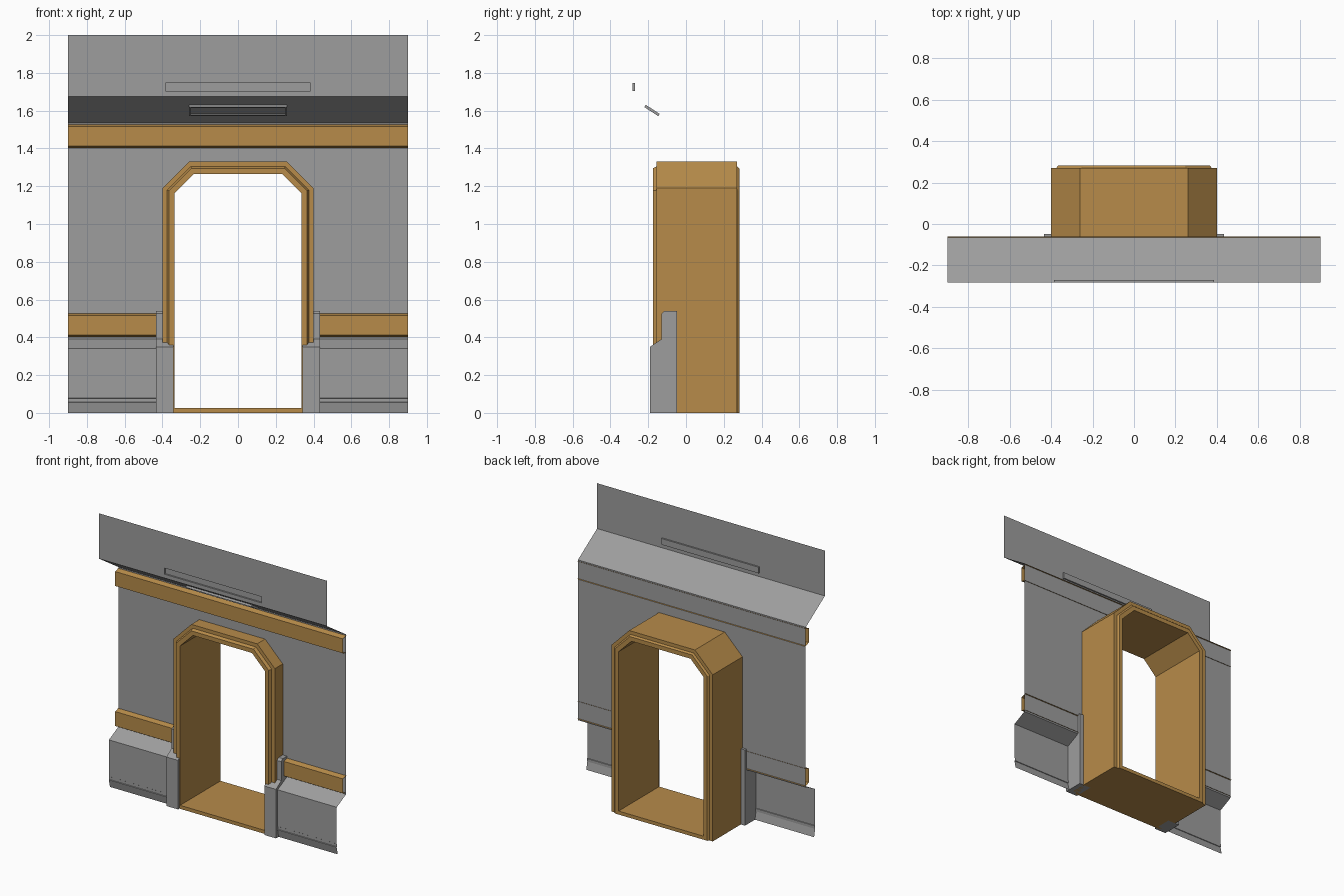
import bpy, bmesh
from mathutils import Vector

if "Cube" in bpy.data.objects:
    bpy.data.objects.remove(bpy.data.objects["Cube"])


def material(name, color):
    m = bpy.data.materials.new(name)
    m.diffuse_color = (*color, 1)
    m.use_nodes = True
    m.node_tree.nodes["Principled BSDF"].inputs["Base Color"].default_value = m.diffuse_color
    return m


gold = material("gold_trim", (0.474, 0.26, 0.068))
grey = material("dark_grey", (0.34, 0.34, 0.34))


def finish(name, bm, mat=grey, mirror=False, recalc=False):
    if recalc:
        bmesh.ops.recalc_face_normals(bm, faces=bm.faces)
    mesh = bpy.data.meshes.new(name)
    bm.to_mesh(mesh)
    bm.free()
    ob = bpy.data.objects.new(name, mesh)
    bpy.context.collection.objects.link(ob)
    mesh.materials.append(mat)
    if mirror:
        ob.modifiers.new("mirror", 'MIRROR')
    return ob


def strip(name, profile, x0, x1, mat=grey, mirror=False, solid=False):
    """Sweep a (y, z) profile, listed bottom to top, along x."""
    bm = bmesh.new()
    a = [bm.verts.new((x0, y, z)) for y, z in profile]
    b = [bm.verts.new((x1, y, z)) for y, z in profile]
    n = len(profile)
    for i in range(n if solid else n - 1):
        j = (i + 1) % n
        bm.faces.new((a[i], b[i], b[j], a[j]))
    if solid:
        bm.faces.new(a)
        bm.faces.new(b)
    return finish(name, bm, mat, mirror, solid)


def slotted_panel(name, low, high, f0, f1, half, depth, rim=0):
    """Flat sheet between two (y, z) lines with a stepped slot in the middle."""
    bm = bmesh.new()
    lo, hi = Vector((0, *low)), Vector((0, *high))
    rows = [[bm.verts.new(lo.lerp(hi, f) + Vector((x, 0, 0))) for x in (-0.9, -half, half, 0.9)]
            for f in (0, f0, f1, 1)]
    for r in range(3):
        for c in range(3):
            f = bm.faces.new((rows[r][c], rows[r][c + 1], rows[r + 1][c + 1], rows[r + 1][c]))
            if r == c == 1:
                slot = f
    slot.normal_update()
    normal = slot.normal.copy()

    def push(face, d):
        new = bmesh.ops.extrude_discrete_faces(bm, faces=[face])['faces'][0]
        bmesh.ops.translate(bm, verts=new.verts, vec=normal * d)
        return new
    slot = push(slot, depth)
    if rim:
        bmesh.ops.inset_region(bm, faces=[slot], thickness=rim)
        push(slot, -depth * 0.6)
    return finish(name, bm)


def arch(d):
    """Chamfered door outline, inset by d, as (x, z) points."""
    x, top, cut, floor = 0.40 - d, 1.33 - d, 0.14 - 0.586 * d, 0.025 if d > 0.05 else 0
    right = [(x, floor), (x, top - cut), (x - cut, top)]
    return right + [(-px, pz) for px, pz in reversed(right)]


# Door frame: stepped section lofted round the outline
section = [(0, 0.270), (0, -0.155), (0.025, -0.155), (0.035, -0.175),
           (0.065, -0.175), (0.065, 0.282), (0.035, 0.282), (0.025, 0.270)]
bm = bmesh.new()
loops = [[bm.verts.new((x, y, z)) for x, z in arch(d)] for d, y in section]
for k, loop in enumerate(loops):
    nxt = loops[(k + 1) % len(loops)]
    for i in range(6):
        j = (i + 1) % 6
        bm.faces.new((loop[i], loop[j], nxt[j], nxt[i]))
finish("door_frame", bm, gold, recalc=True)

# Main wall sheet around the doorway, built as two mirrored halves
WALL = -0.066
half = [(0.39, 0.39), (0.9, 0.39), (0.9, 1.535), (0, 1.535), (0, 1.32)] + arch(0.01)[2:0:-1]
bm = bmesh.new()
for s in (1, -1):
    bm.faces.new([bm.verts.new((s * x, WALL, z)) for x, z in half[::s]])
bmesh.ops.remove_doubles(bm, verts=bm.verts, dist=0.0001)
finish("wall", bm)

# Overhanging cornice and header with slots
low, high = Vector((WALL, 1.535)), Vector((-0.282, 1.676))
slotted_panel("sloped_cornice", low, high, 0.34, 0.68, 0.26, 0.014, 0.014)
strip("cornice_slot_back", [low.lerp(high, 0.34), low.lerp(high, 0.68)], -0.26, 0.26)
slotted_panel("header_panel", high, (-0.282, 2.0), 0.085, 0.22, 0.385, -0.011)

# Gold rails
rail = [(-0.06, 0.40), (-0.10, 0.412), (-0.10, 0.515), (-0.06, 0.528)]
strip("upper_rail", [(y, z + 1) for y, z in rail], -0.9, 0.9, gold)
strip("lower_rail", rail, 0.43, 0.9, gold, mirror=True)

# Lower wall panel with kick base
strip("wainscot", [(-0.16, 0), (-0.172, 0.055), (-0.168, 0.057), (-0.168, 0.077),
                   (-0.171, 0.079), (-0.171, 0.34), (WALL, 0.392)],
      0.43, 0.9, mirror=True)

# Door jamb guards
strip("jamb_guard", [(-0.048, 0), (-0.19, 0), (-0.19, 0.35), (-0.13, 0.39), (-0.13, 0.525),
                     (-0.113, 0.54), (-0.048, 0.54)], 0.341, 0.433, mirror=True, solid=True)
